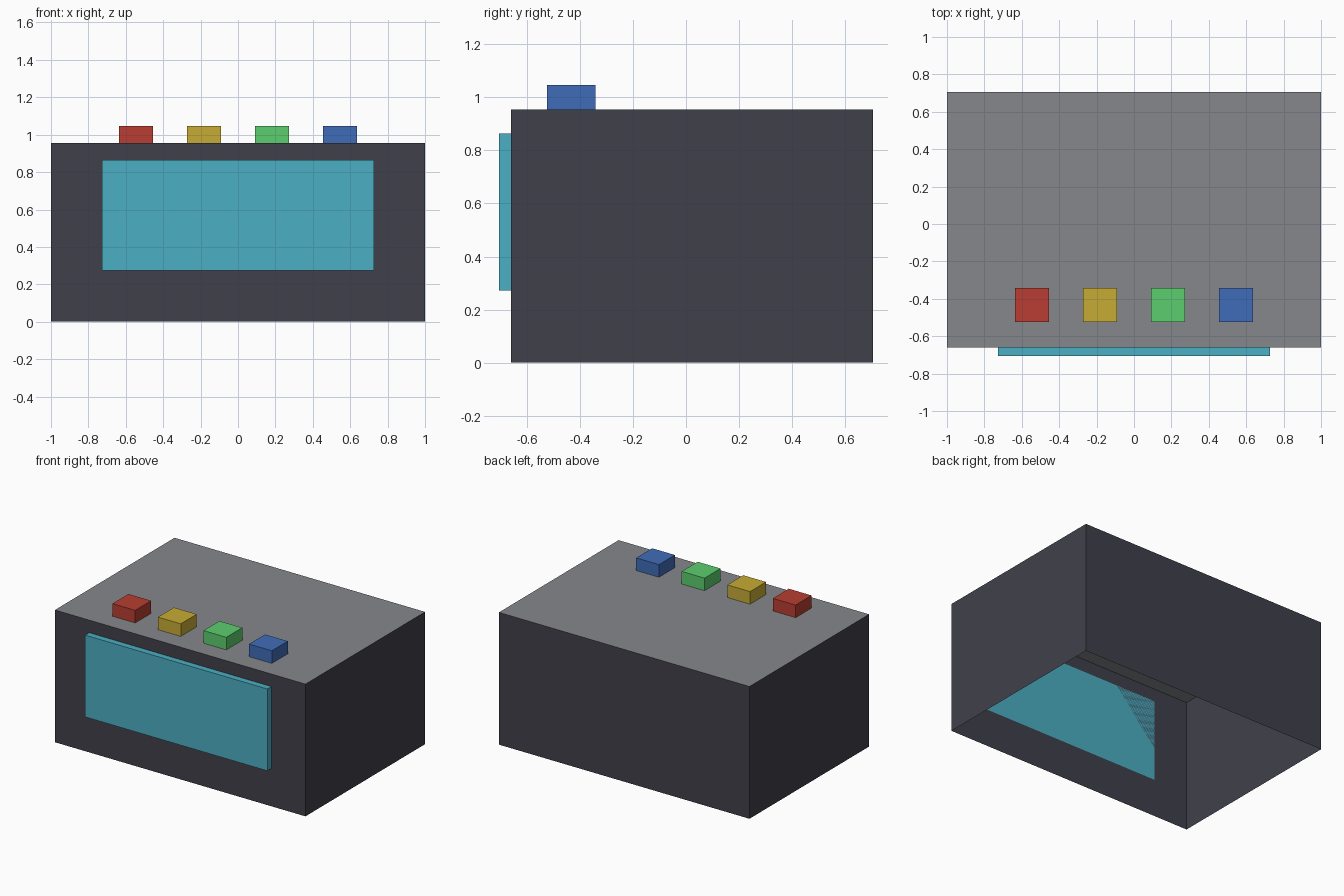
import bpy
import bmesh
from mathutils import Vector

default = bpy.data.objects.get("Cube")
if default:
    bpy.data.objects.remove(default, do_unlink=True)

UNIT = 1 / 1.1  # design units to model units
WALL_Y = -0.725  # front wall, in design units
TOP_Z = 1.05


def material(name, rgb):
    mat = bpy.data.materials.new(name)
    mat.use_nodes = True
    colour = (*rgb, 1)
    mat.diffuse_color = colour
    mat.node_tree.nodes["Principled BSDF"].inputs["Base Color"].default_value = colour
    return mat


def box(name, low, high, mats, open_bottom=False):
    """Box between two corners; a second material goes on the upward face."""
    low, high = Vector(low) * UNIT, Vector(high) * UNIT
    bm = bmesh.new()
    bmesh.ops.create_cube(bm, size=1)
    for v in bm.verts:
        v.co = (low + high) / 2 + v.co * (high - low)
    bm.normal_update()
    if open_bottom:
        floor = [f for f in bm.faces if f.normal.z < -0.5]
        bmesh.ops.delete(bm, geom=floor, context="FACES_ONLY")
    for f in bm.faces:
        f.material_index = len(mats) - 1 if f.normal.z > 0.5 else 0
    mesh = bpy.data.meshes.new(name)
    bm.to_mesh(mesh)
    bm.free()
    for mat in mats:
        mesh.materials.append(mat)
    obj = bpy.data.objects.new(name, mesh)
    bpy.context.collection.objects.link(obj)
    return obj


charcoal = material("charcoal", (0.051, 0.051, 0.069))
grey = material("grey", (0.235, 0.245, 0.262))
teal = material("teal", (0.07, 0.43, 0.54))

# Hollow casing, open underneath, with a grey top
box("casing", (-1.1, WALL_Y, 0), (1.1, 0.775, TOP_Z), [charcoal, grey], open_bottom=True)

# Raised screen on the front wall
box("screen", (-0.8, -0.775, 0.3), (0.8, WALL_Y, 0.95), [teal])

# Row of coloured buttons on the top
buttons = {
    "red": (0.48, 0.048, 0.032),
    "yellow": (0.57, 0.41, 0.035),
    "green": (0.107, 0.61, 0.156),
    "blue": (0.051, 0.15, 0.48),
}
for i, (name, rgb) in enumerate(buttons.items()):
    x = -0.6 + 0.4 * i
    box(name + "_button", (x - 0.1, -0.575, TOP_Z), (x + 0.1, -0.375, TOP_Z + 0.1),
        [material(name, rgb)])
